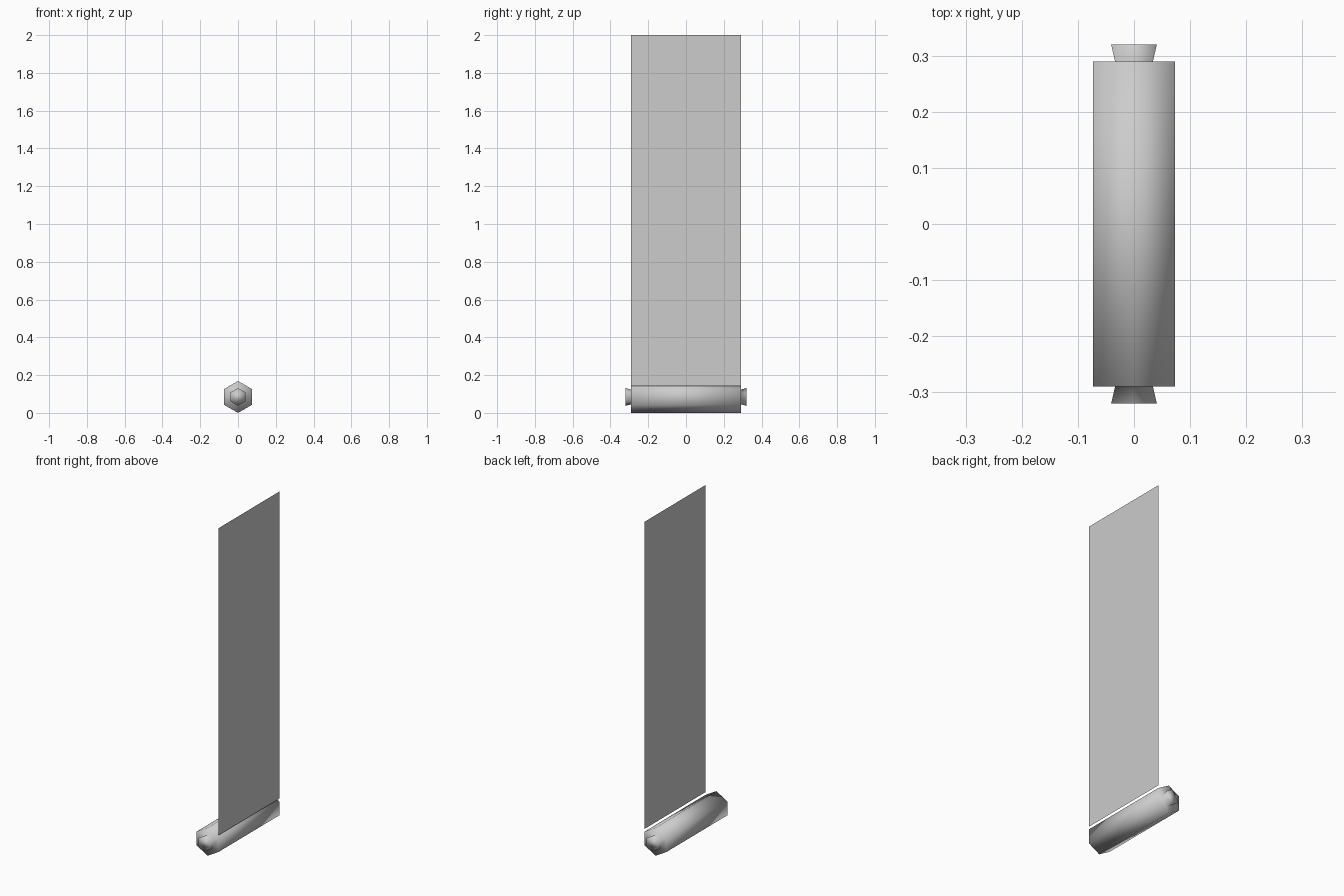
import bpy, bmesh, math

if "Cube" in bpy.data.objects:
    bpy.data.objects.remove(bpy.data.objects["Cube"])

R = 0.0845      # roller radius, corner to corner
CZ = R          # roller axis height
HALF = 0.29     # half length of the roller body

grey = bpy.data.materials.new("light_grey")
grey.diffuse_color = (0.604, 0.604, 0.604, 1)
grey.use_nodes = True
grey.node_tree.nodes["Principled BSDF"].inputs["Base Color"].default_value = grey.diffuse_color


def finish(name, bm, smooth):
    mesh = bpy.data.meshes.new(name)
    for f in bm.faces:
        f.smooth = smooth
    bm.to_mesh(mesh)
    bm.free()
    mesh.materials.append(grey)
    obj = bpy.data.objects.new(name, mesh)
    bpy.context.collection.objects.link(obj)
    return obj


# Six-sided roller with a flared knob at each end, lathed along y
half_profile = [(-0.32, 0.047), (-HALF, 0.039), (-HALF, R)]
profile = half_profile + [(-y, r) for y, r in reversed(half_profile)]
bm = bmesh.new()
rings = []
for y, r in profile:
    angles = [math.radians(90 + 60 * i) for i in range(6)]
    rings.append([bm.verts.new((r * math.cos(a), y, CZ + r * math.sin(a))) for a in angles])
for a, b in zip(rings, rings[1:]):
    for i in range(6):
        j = (i + 1) % 6
        bm.faces.new((a[i], a[j], b[j], b[i]))
bm.faces.new(rings[0])
bm.faces.new(rings[-1])
bmesh.ops.recalc_face_normals(bm, faces=bm.faces)
finish("roller", bm, True)

# Flat upright sheet rising beside the roller
bm = bmesh.new()
x = R * math.cos(math.radians(30))
corners = [(x, -HALF, 0.143), (x, HALF, 0.143), (x, HALF, 2.0), (x, -HALF, 2.0)]
bm.faces.new([bm.verts.new(c) for c in corners])
finish("sheet", bm, False)
